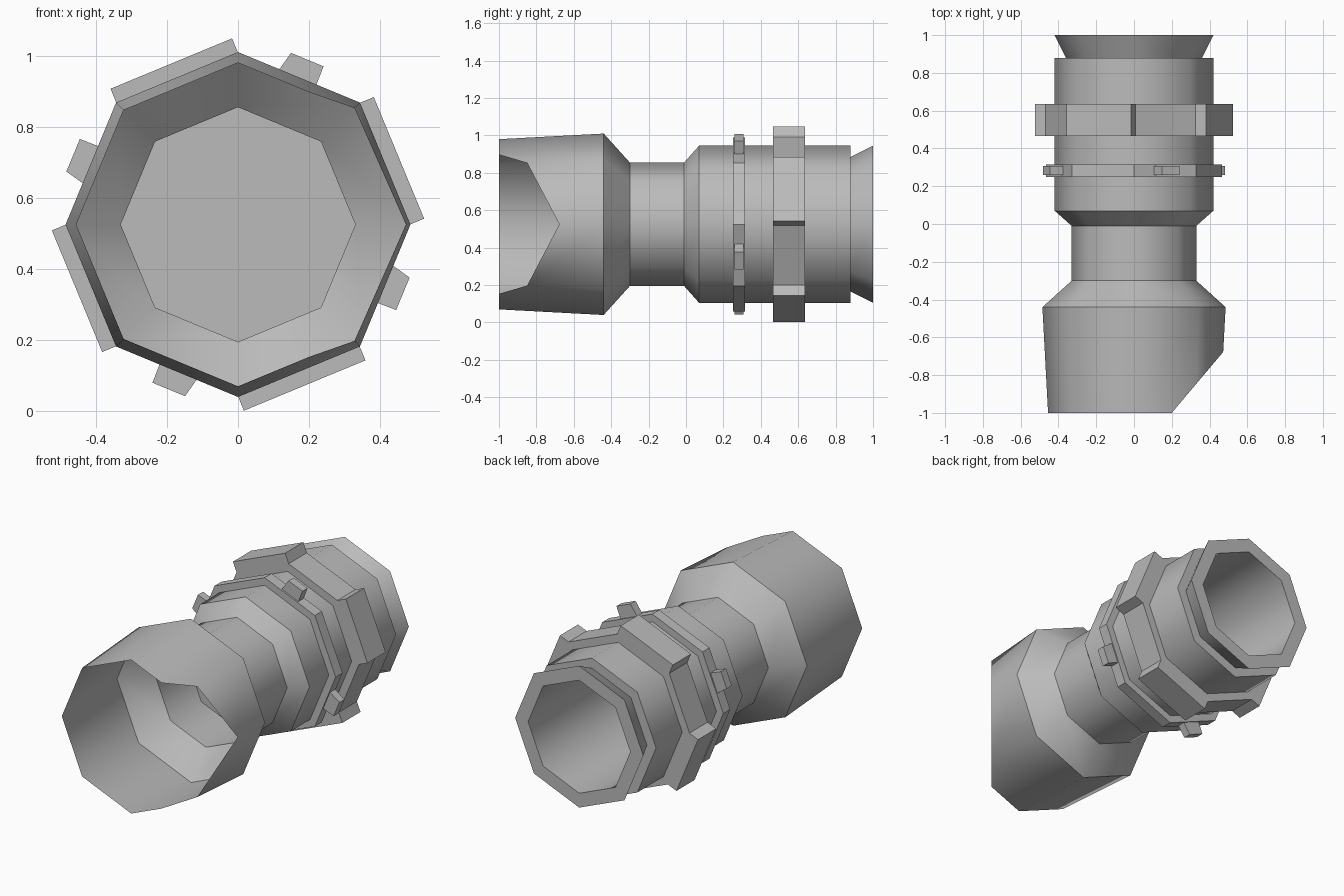
import bpy
import bmesh
from math import cos, sin, pi
from mathutils import Vector

cube = bpy.data.objects.get("Cube")
if cube:
    bpy.data.objects.remove(cube, do_unlink=True)

AXIS_Z = 0.525
SIDES = 8

grey = bpy.data.materials.new("plain_grey")
grey.use_nodes = True
GREY = (0.5, 0.5, 0.5, 1)
grey.diffuse_color = GREY
grey.node_tree.nodes["Principled BSDF"].inputs["Base Color"].default_value = GREY


def finish(name, bm):
    mesh = bpy.data.meshes.new(name)
    bm.to_mesh(mesh)
    bm.free()
    mesh.materials.append(grey)
    obj = bpy.data.objects.new(name, mesh)
    bpy.context.collection.objects.link(obj)
    return obj


def lathe(name, profile, cap_end=False, closed=False, smooth=True, cut=None):
    """Sweep (y, radius) points round the pipe axis, with hard edges at each ring."""
    bm = bmesh.new()
    rings = []
    for y, r in profile:
        angles = [2 * pi * k / SIDES for k in range(SIDES)]
        rings.append([bm.verts.new((r * cos(a), y, AXIS_Z + r * sin(a))) for a in angles])
    pairs = list(zip(rings, rings[1:]))
    if closed:
        pairs.append((rings[-1], rings[0]))
    for a, b in pairs:
        for k in range(SIDES):
            n = (k + 1) % SIDES
            bm.faces.new((a[k], b[k], b[n], a[n]))
    for f in bm.faces:
        f.smooth = smooth
    if cap_end:
        bm.faces.new(rings[-1])
    if cut:
        geom = bm.verts[:] + bm.edges[:] + bm.faces[:]
        bmesh.ops.bisect_plane(bm, geom=geom, plane_co=cut[0], plane_no=cut[1], clear_outer=True)
    for e in bm.edges:
        if abs(e.verts[0].co.y - e.verts[1].co.y) < 1e-4:
            e.smooth = False
    return finish(name, bm)


def lug(name, angle, section, y0, y1):
    """Extrude a (tangent, normal) section along y, standing on the face at this angle."""
    normal = Vector((cos(angle), 0, sin(angle)))
    tangent = Vector((sin(angle), 0, -cos(angle)))
    centre = Vector((0, 0, AXIS_Z))
    bm = bmesh.new()
    verts = [bm.verts.new(centre + tangent * t + normal * n + Vector((0, y0, 0)))
             for t, n in section]
    face = bm.faces.new(verts)
    top = bmesh.ops.extrude_face_region(bm, geom=[face])["geom"]
    bmesh.ops.translate(bm, vec=(0, y1 - y0, 0),
                        verts=[v for v in top if isinstance(v, bmesh.types.BMVert)])
    bmesh.ops.recalc_face_normals(bm, faces=bm.faces[:])
    return finish(name, bm)


# Thin outer skin: open front bell with a slanted cut, neck and main body
lathe("outer_shell",
      [(-1, 0.455), (-0.44, 0.485), (-0.30, 0.33), (-0.01, 0.33), (0.07, 0.42),
       (0.88, 0.42), (0.88, 0.36), (1, 0.42), (1, 0.335)],
      cut=((0.2, -1, 0), (0.32, -0.27, 0)))

# Rear bore, closed off at the neck
lathe("rear_bore", [(1, 0.335), (-0.01, 0.33)], cap_end=True)

# Raised collars
lathe("front_collar", [(0.25, 0.40), (0.25, 0.465), (0.315, 0.465), (0.315, 0.40)],
      closed=True, smooth=False)
lathe("rear_collar", [(0.465, 0.40), (0.465, 0.47), (0.635, 0.47), (0.635, 0.40)],
      closed=True, smooth=False)

# Four clamp plates and four small tabs on alternating faces
PLATE = [(-0.185, 0.41), (-0.185, 0.49), (0.185, 0.49), (0.185, 0.41)]
TAB = [(-0.066, 0.42), (-0.047, 0.503), (0.052, 0.503), (0.054, 0.42)]
for i in range(4):
    base = i * pi / 2
    lug(f"clamp_plate_{i + 1}", base + pi / 8, PLATE, 0.465, 0.635)
    lug(f"collar_tab_{i + 1}", base - pi / 8, TAB, 0.26, 0.308)
